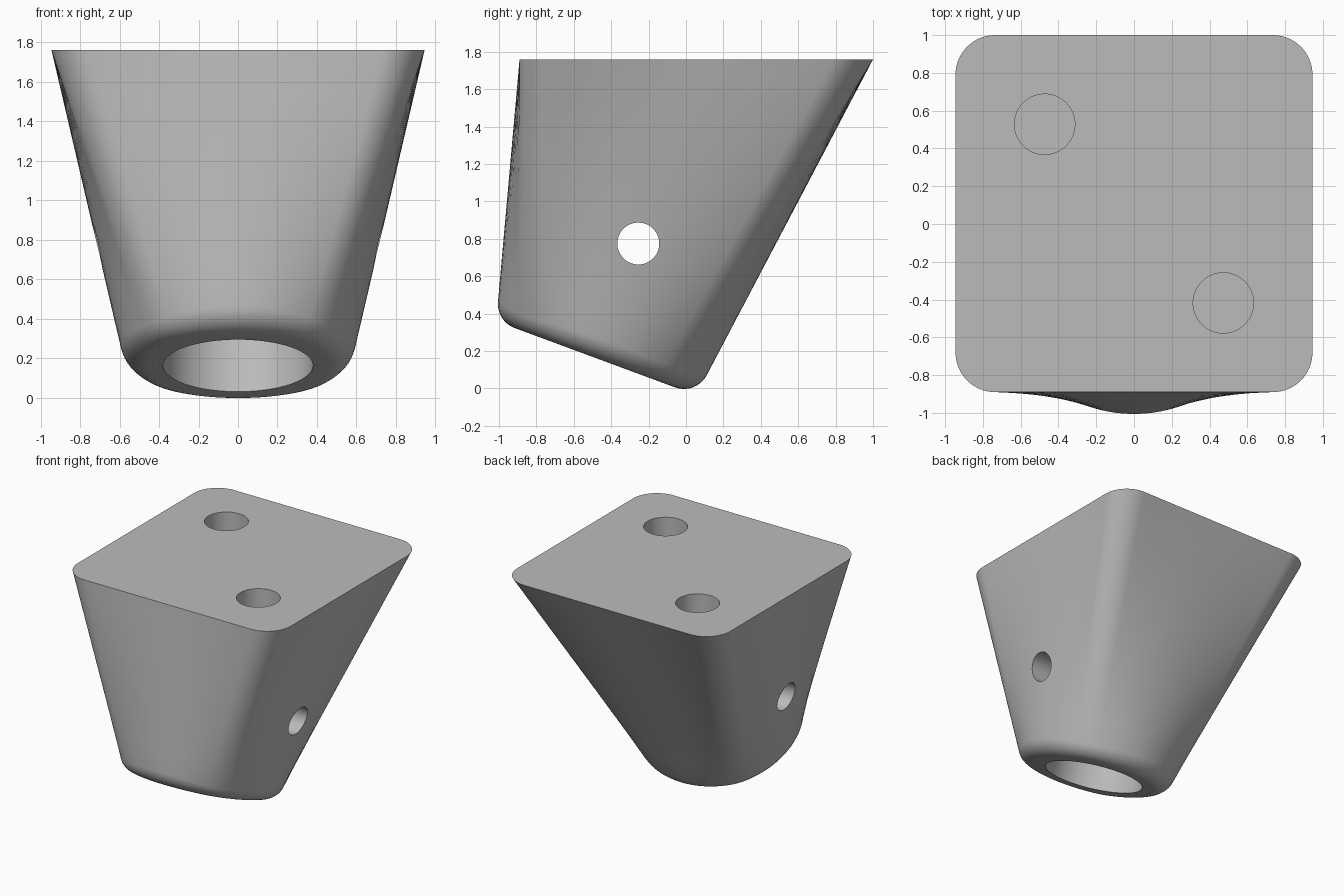
import bpy, bmesh, math
from mathutils import Vector, Matrix

cube = bpy.data.objects.get("Cube")
if cube:
    bpy.data.objects.remove(cube, do_unlink=True)

TOP, HALF, CORNER, BACK = 1.76, 0.945, 0.21, 0.055   # flat top plate outline
TILT = math.radians(20.3)
FOOT = Vector((0, -0.48, 0.162))                     # centre of tilted bottom disc
RADIUS, FILLET = 0.57, 0.138
AXIS = Vector((0, math.sin(TILT), math.cos(TILT)))
SLOPE = Vector((0, math.cos(TILT), -math.sin(TILT)))
FLAT = math.radians(37)                              # half arc matched to a flat side

grey = bpy.data.materials.new("mid_grey")
grey.use_nodes = True
grey.diffuse_color = (0.5, 0.5, 0.5, 1)
grey.node_tree.nodes["Principled BSDF"].inputs["Base Color"].default_value = (0.5, 0.5, 0.5, 1)


def outline(steps=16):
    """Pairs of (top point, bottom point) around the body."""
    pairs = []
    inner = HALF - CORNER
    for side in range(4):
        local = [(HALF, inner * s, FLAT * s)
                 for s in (-1 + 2 * k / steps for k in range(steps))]
        for k in range(steps):
            a = math.pi / 2 * k / steps
            local.append((inner + CORNER * math.cos(a), inner + CORNER * math.sin(a),
                          FLAT + (math.pi / 2 - 2 * FLAT) * k / steps))
        turn = Matrix.Rotation(side * math.pi / 2, 3, 'Z')
        for x, y, a in local:
            a += side * math.pi / 2
            top = turn @ Vector((x, y, TOP)) + Vector((0, BACK, 0))
            foot = FOOT + RADIUS * (math.cos(a) * Vector((1, 0, 0)) + math.sin(a) * SLOPE)
            pairs.append((top, foot))
    return pairs


def section(top, foot, wall_steps=10, arc_steps=10):
    """Straight wall from top to foot, then a rounded lower edge."""
    wall = (top - foot).normalized()
    inward = (FOOT - foot).normalized()
    half = wall.angle(inward) / 2
    reach = FILLET / math.tan(half)
    start, end = foot + wall * reach, foot + inward * reach
    centre = foot + (wall + inward).normalized() * FILLET / math.sin(half)
    line = [top.lerp(start, k / wall_steps) for k in range(wall_steps)]
    a, b = (start - centre).normalized(), (end - centre).normalized()
    return line + [centre + FILLET * a.slerp(b, k / arc_steps) for k in range(arc_steps + 1)]


# Lofted body
bm = bmesh.new()
columns = [[bm.verts.new(p) for p in section(*pair)] for pair in outline()]
for i, col in enumerate(columns):
    nxt = columns[(i + 1) % len(columns)]
    for k in range(len(col) - 1):
        bm.faces.new((col[k], col[k + 1], nxt[k + 1], nxt[k]))
for end in (0, -1):
    bm.faces.new([col[end] for col in columns])
bmesh.ops.recalc_face_normals(bm, faces=bm.faces)
mesh = bpy.data.meshes.new("angled_foot_body")
bm.to_mesh(mesh)
bm.free()
body = bpy.data.objects.new("angled_foot_body", mesh)
bpy.context.collection.objects.link(body)
mesh.materials.append(grey)


def drill(name, centre, direction, radius, length):
    """Cut a round hole centred on a point along a direction."""
    bpy.ops.mesh.primitive_cylinder_add(vertices=64, radius=radius, depth=length, location=centre)
    cutter = bpy.context.object
    cutter.name = name
    cutter.hide_render = True
    cutter.rotation_euler = direction.to_track_quat('Z', 'Y').to_euler()
    cutter.data.materials.append(grey)
    cut = body.modifiers.new(name, 'BOOLEAN')
    cut.operation, cut.solver, cut.object = 'DIFFERENCE', 'EXACT', cutter
    bpy.context.view_layer.objects.active = body
    bpy.ops.object.modifier_apply(modifier=name)
    bpy.data.objects.remove(cutter, do_unlink=True)


# Tilted socket, cross pin hole through its axis, and two screw holes in the top
drill("leg_socket", FOOT + AXIS * 0.4, AXIS, 0.38, 1.2)
drill("cross_pin_hole", Vector((0, -0.255, 0.775)), Vector((1, 0, 0)), 0.112, 3)
for s in (-1, 1):
    drill("screw_hole", Vector((0.473 * s, BACK - 0.473 * s, TOP)), Vector((0, 0, 1)), 0.16, 1.0)

bpy.ops.object.select_all(action='DESELECT')
body.select_set(True)
bpy.context.view_layer.objects.active = body
bpy.ops.object.shade_smooth_by_angle(angle=math.radians(30))
